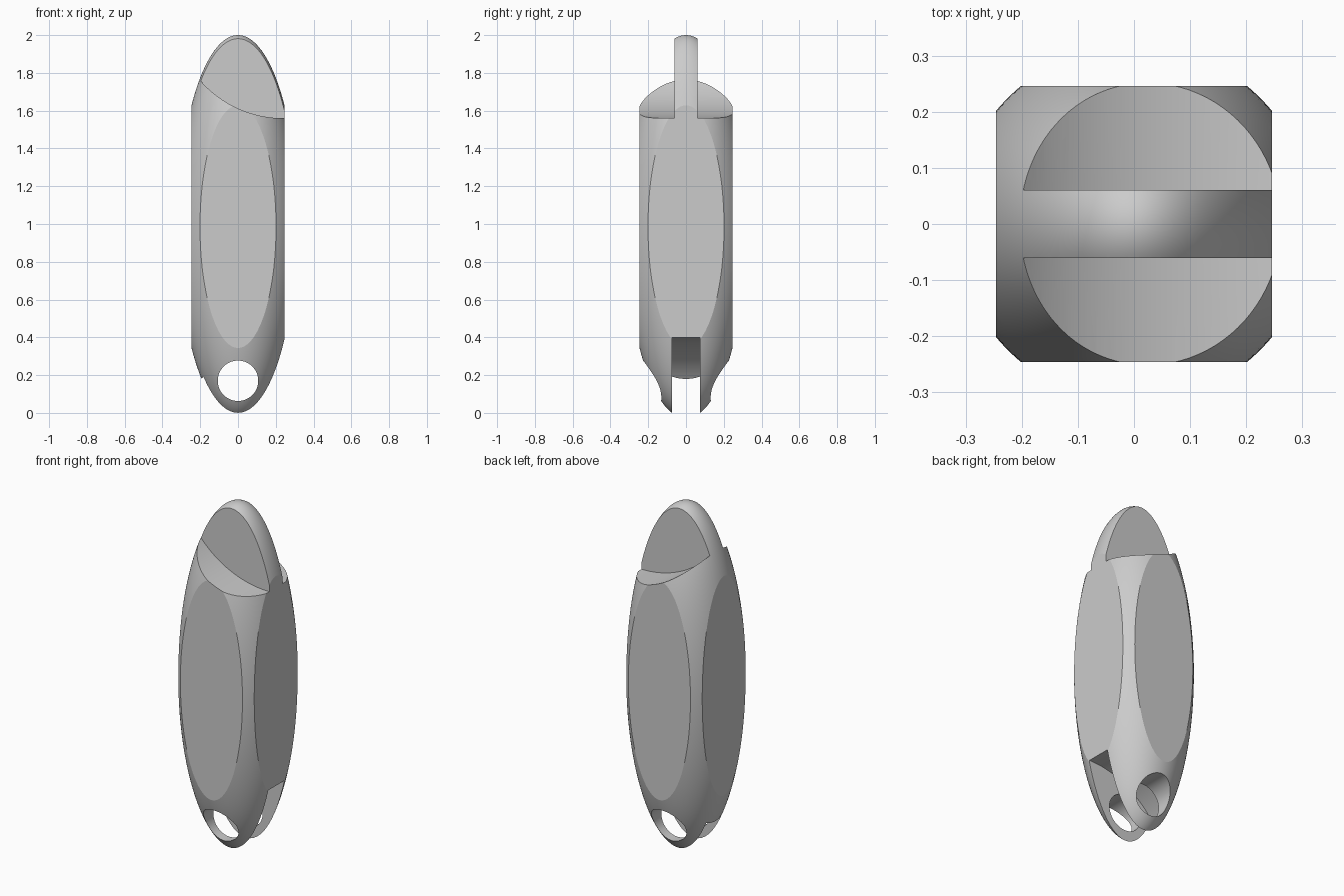
import bpy, math

if "Cube" in bpy.data.objects:
    bpy.data.objects.remove(bpy.data.objects["Cube"])

R, A, CZ = 0.318, 1.014, 0.986   # ellipsoid radius, half height, centre height
FLAT = 0.246                     # distance of the four side flats


def y_cylinder(name, x, z, r, y0, y1):
    """Cylinder lying along y, from y0 to y1."""
    bpy.ops.mesh.primitive_cylinder_add(vertices=192, radius=r, depth=y1 - y0,
                                        location=(x, (y0 + y1) / 2, z),
                                        rotation=(math.pi / 2, 0, 0))
    bpy.context.object.name = name
    return bpy.context.object


def boolean(target, cutter, operation):
    cutter.hide_render = True
    mod = target.modifiers.new(cutter.name, 'BOOLEAN')
    mod.object, mod.operation, mod.solver = cutter, operation, 'EXACT'
    bpy.context.view_layer.objects.active = target
    bpy.ops.object.modifier_apply(modifier=mod.name)
    bpy.data.objects.remove(cutter, do_unlink=True)


# Stretched ellipsoid body
bpy.ops.mesh.primitive_uv_sphere_add(segments=96, ring_count=128, radius=1,
                                     location=(0, 0, CZ))
link = bpy.context.object
link.name = "link_body"
link.scale = (R, R, A)
bpy.ops.object.transform_apply(location=True, rotation=True, scale=True)

# Four side flats
bpy.ops.mesh.primitive_cube_add(size=1, location=(0, 0, CZ))
box = bpy.context.object
box.name = "flats_box"
box.scale = (2 * FLAT, 2 * FLAT, 3)
boolean(link, box, 'INTERSECT')

# Curved shoulders either side of the top tongue
for y0, y1 in ((0.061, 0.5), (-0.5, -0.061)):
    boolean(link, y_cylinder("shoulder_cut", 0.24, 2.144, 0.584, y0, y1), 'DIFFERENCE')

# Bottom slot with arched ceiling
boolean(link, y_cylinder("slot_cut", 0.24, -0.136, 0.536, -0.075, 0.075), 'DIFFERENCE')

# Pin hole through both lobes
boolean(link, y_cylinder("pin_hole", 0, 0.17, 0.107, -0.5, 0.5), 'DIFFERENCE')

# Smooth shading with crisp cut edges
bpy.ops.object.select_all(action='DESELECT')
link.select_set(True)
bpy.context.view_layer.objects.active = link
bpy.ops.object.shade_smooth_by_angle(angle=math.radians(11))
